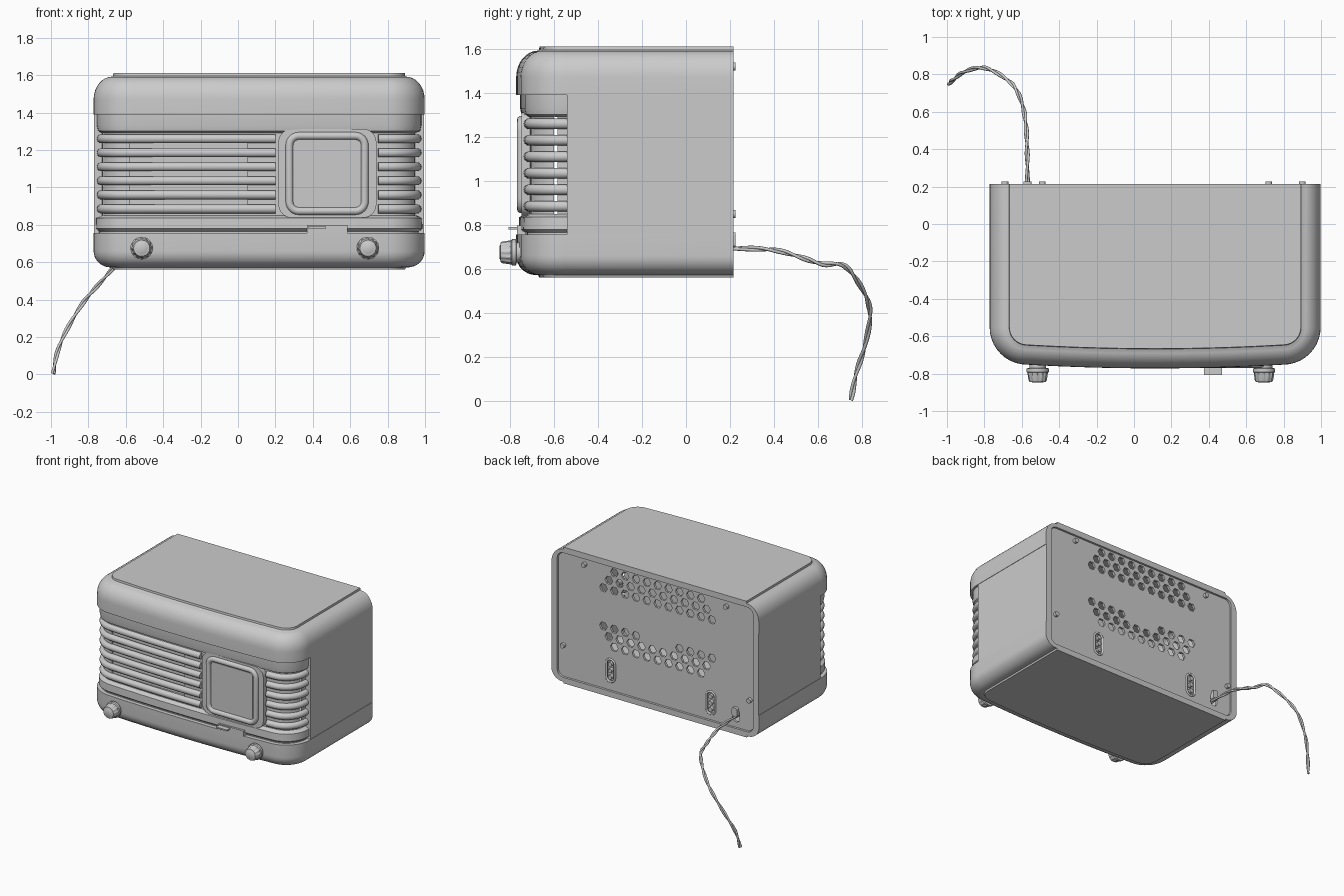
import bpy, bmesh, math
from mathutils import Vector

if "Cube" in bpy.data.objects:
    bpy.data.objects.remove(bpy.data.objects["Cube"])

CX, HW, YB, YF, R = 0.113, 0.885, 0.215, -0.772, 0.2   # cabinet centre, half width, back, front, corner


def finish(name, bm, angle=35):
    bmesh.ops.recalc_face_normals(bm, faces=bm.faces)
    me = bpy.data.meshes.new(name)
    bm.to_mesh(me)
    bm.free()
    ob = bpy.data.objects.new(name, me)
    bpy.context.collection.objects.link(ob)
    smooth(ob, angle)
    return ob


def smooth(ob, angle=35):
    bpy.ops.object.select_all(action='DESELECT')
    ob.select_set(True)
    bpy.context.view_layer.objects.active = ob
    bpy.ops.object.shade_smooth_by_angle(angle=math.radians(angle))


def loft(bm, rings):
    vs = [[bm.verts.new(p) for p in ring] for ring in rings]
    for a, b in zip(vs, vs[1:]):
        for i in range(len(a)):
            j = (i + 1) % len(a)
            bm.faces.new((a[i], a[j], b[j], b[i]))
    bm.faces.new(vs[0])
    bm.faces.new(vs[-1])


def plan(inset):
    """Cabinet outline seen from above: square back, rounded and bowed front."""
    half = []
    for k in range(13):
        u = k / 12 * (HW - R)
        half.append((u, YF + inset + 0.02 * (k / 12) ** 2))
    for k in range(1, 11):
        a = k / 10 * math.pi / 2
        half.append((HW - R + (R - inset) * math.sin(a), YF + 0.02 + R - (R - inset) * math.cos(a)))
    half.append((HW - inset, YB))
    pts = [(-x, y) for x, y in reversed(half[1:])] + half
    return [(CX + x, y) for x, y in pts]


def shell(name, layers):
    bm = bmesh.new()
    loft(bm, [[(x, y, z) for x, y in plan(i)] for z, i in layers])
    return finish(name, bm)


def rrect(x0, x1, z0, z1, r, n=6):
    pts = []
    for cx, cz, a0 in ((x1 - r, z1 - r, 0), (x0 + r, z1 - r, 90), (x0 + r, z0 + r, 180), (x1 - r, z0 + r, 270)):
        for k in range(n + 1):
            a = math.radians(a0 + 90 * k / n)
            pts.append((cx + r * math.cos(a), cz + r * math.sin(a)))
    return pts


def circle(x, z, r, n):
    return [(x + r * math.cos(2 * math.pi * k / n), z + r * math.sin(2 * math.pi * k / n)) for k in range(n)]


def prisms(name, outlines, y0, y1):
    bm = bmesh.new()
    for o in outlines:
        loft(bm, [[(x, y, z) for x, z in o] for y in (y0, y1)])
    return finish(name, bm)


def cut(ob, cutter):
    m = ob.modifiers.new("cut", 'BOOLEAN')
    m.operation, m.solver, m.object = 'DIFFERENCE', 'EXACT', cutter
    bpy.context.view_layer.objects.active = ob
    bpy.ops.object.modifier_apply(modifier=m.name)
    smooth(ob)


def tube(name, paths, radius, cyclic=False, res=3):
    cu = bpy.data.curves.new(name, 'CURVE')
    cu.dimensions, cu.bevel_depth, cu.bevel_resolution, cu.use_fill_caps = '3D', radius, res, True
    for pts in paths:
        s = cu.splines.new('POLY')
        s.points.add(len(pts) - 1)
        for p, c in zip(s.points, pts):
            p.co = (*c, 1)
        s.use_cyclic_u = cyclic
    ob = bpy.data.objects.new(name, cu)
    bpy.context.collection.objects.link(ob)
    return ob


def box(name, lo, hi):
    return prisms(name, [[(lo[0], lo[2]), (hi[0], lo[2]), (hi[0], hi[2]), (lo[0], hi[2])]], lo[1], hi[1])


# Cabinet: lower shell, upper shell and the recessed wall between them
arc = [k / 8 * math.pi / 2 for k in range(9)]
lower = shell("lower_shell", [(0.56, 0.105), (0.572, 0.1)]
              + [(0.66 - 0.088 * math.cos(a), 0.09 * (1 - math.sin(a))) for a in arc] + [(0.757, 0)])
upper = shell("upper_shell", [(1.39, 0)]
              + [(1.47 + 0.122 * math.sin(a), 0.1 * (1 - math.cos(a))) for a in arc] + [(1.595, 0.104), (1.61, 0.106)])
wall = shell("grille_wall", [(0.74, 0.03), (0.765, 0.03), (0.78, 0.012), (0.835, 0.014), (0.85, 0.046),
                             (1.29, 0.046), (1.302, 0.024), (1.33, 0.018), (1.41, 0.018)])
cavity = prisms("cavity_cutter", [rrect(CX - HW + 0.05, CX + HW - 0.05, 0.605, 1.565, 0.05)], -0.6, 0.4)
for part in (lower, upper, wall):
    cut(part, cavity)
speaker = box("speaker_cutter", (-0.58, -0.9, 0.9), (0.05, -0.695, 1.245))
cut(wall, speaker)
for helper in (cavity, speaker):
    bpy.data.objects.remove(helper)
for s, side in ((-1, "left"), (1, "right")):
    xs = sorted((CX + s * (HW - 0.05), CX + s * (HW - 0.003)))
    box(side + "_side_panel", (xs[0], -0.54, 0.75), (xs[1], YB, 1.395))

# Horizontal grille ribs wrapping around both front corners
line = plan(0.042)[1:-1]
front_y = YF + 0.042
left_path = [p for p in line if p[0] < 0.17] + [(0.2, front_y)]
right_path = [(0.75, front_y + 0.017)] + [p for p in line if p[0] > 0.77]
left_path.insert(0, (left_path[0][0], -0.52))
right_path.append((right_path[-1][0], -0.52))
levels = [0.885 + 0.075 * k for k in range(6)]
tube("grille_ribs", [[(x, y, z) for x, y in p] for z in levels for p in (left_path, right_path)], 0.025)

# Dial: backing plate, raised frame and window
prisms("dial_plate", [rrect(0.216, 0.74, 0.838, 1.312, 0.07)], -0.748, -0.68)
tube("dial_frame", [[(x, -0.748, z) for x, z in rrect(0.275, 0.678, 0.873, 1.275, 0.05)]], 0.021, True)
prisms("dial_window", [rrect(0.3, 0.653, 0.895, 1.253, 0.02)], -0.754, -0.7)

# Small switch lever under the dial
box("switch_slot_plate", (0.37, -0.768, 0.755), (0.585, -0.7, 0.798))
box("switch_lever", (0.375, -0.806, 0.78), (0.47, -0.72, 0.79))

# Fluted control knobs
for x, side in ((-0.515, "left"), (0.695, "right")):
    bm = bmesh.new()
    rings = []
    for y, r, flute in ((-0.74, 0.045, 0), (-0.77, 0.045, 0), (-0.772, 0.06, 0), (-0.79, 0.06, 0), (-0.795, 0.055, 0.004),
                        (-0.836, 0.049, 0.004), (-0.844, 0.043, 0), (-0.844, 0.034, 0), (-0.848, 0.028, 0)):
        rings.append([(x + (r - flute * (k // 2 % 2)) * math.cos(k * math.pi / 24), y,
                       0.675 + (r - flute * (k // 2 % 2)) * math.sin(k * math.pi / 24)) for k in range(48)])
    loft(bm, rings)
    finish(side + "_knob", bm)

# Back panel with hexagonal vents, socket slots and cable hole
back = prisms("back_panel", [rrect(CX - HW + 0.053, CX + HW - 0.053, 0.608, 1.562, 0.05)], 0.185, 0.203)
holes = []
for z, n, gap in ((1.52, 9, 0), (1.45, 10, 0), (1.38, 11, 0), (1.085, 11, 1.5), (1.015, 10, 0), (0.945, 9, 0)):
    for k in range(n):
        o = k - (n - 1) / 2
        if abs(o) >= gap:
            holes.append(circle(0.1 + o * 0.0925, z, 0.033, 6))
sockets = ((0.5, 0.76), (-0.355, 0.74))
holes += [rrect(x - 0.035, x + 0.035, z - 0.085, z + 0.085, 0.034) for x, z in sockets]
holes.append(rrect(-0.6, -0.54, 0.65, 0.75, 0.029))
vents = prisms("vent_cutter", holes, 0.1, 0.3)
cut(back, vents)
bpy.data.objects.remove(vents)
prisms("socket_plates", [rrect(x - 0.045, x + 0.045, z - 0.095, z + 0.095, 0.04) for x, z in sockets], 0.17, 0.186)
tube("socket_rims", [[(x + a, 0.204, z + b) for a, b in rrect(-0.036, 0.036, -0.086, 0.086, 0.035)] for x, z in sockets],
     0.008, True, 2)
prisms("socket_pins", [circle(x, z + d, 0.017, 12) for x, z in sockets for d in (-0.05, 0, 0.05)], 0.18, 0.214)
prisms("back_screws", [circle(x, z, 0.018, 16) for x, z in ((0.72, 1.52), (-0.49, 1.52), (0.9, 0.85), (-0.69, 0.85))],
       0.19, 0.226)
prisms("cable_clip", [rrect(-0.592, -0.548, 0.7, 0.765, 0.012)], 0.19, 0.226)

# Twisted two-strand power cable
keys = [Vector(p) for p in ((-0.57, 0.12, 0.69), (-0.57, 0.3, 0.692), (-0.572, 0.42, 0.682), (-0.578, 0.53, 0.65),
                            (-0.592, 0.62, 0.622), (-0.625, 0.71, 0.618), (-0.67, 0.765, 0.565), (-0.755, 0.82, 0.47),
                            (-0.83, 0.836, 0.38), (-0.915, 0.81, 0.24), (-0.965, 0.772, 0.12), (-0.988, 0.75, 0.004))]
ext = [keys[0]] + keys + [keys[-1]]
path = []
for a, b, c, d in zip(ext, ext[1:], ext[2:], ext[3:]):
    for k in range(10):
        t = k / 10
        path.append(0.5 * (2 * b + (c - a) * t + (2 * a - 5 * b + 4 * c - d) * t * t + (3 * b - a - 3 * c + d) * t ** 3))
path.append(keys[-1])
strands = ([], [])
for i, p in enumerate(path):
    t = (path[min(i + 1, len(path) - 1)] - path[max(i - 1, 0)]).normalized()
    u = t.cross(Vector((1, 0.3, 0))).normalized()
    v = t.cross(u)
    for s, strand in zip((1, -1), strands):
        strand.append(p + s * 0.006 * (u * math.cos(i * 0.3) + v * math.sin(i * 0.3)))
tube("power_cable", strands, 0.0075, res=2)
